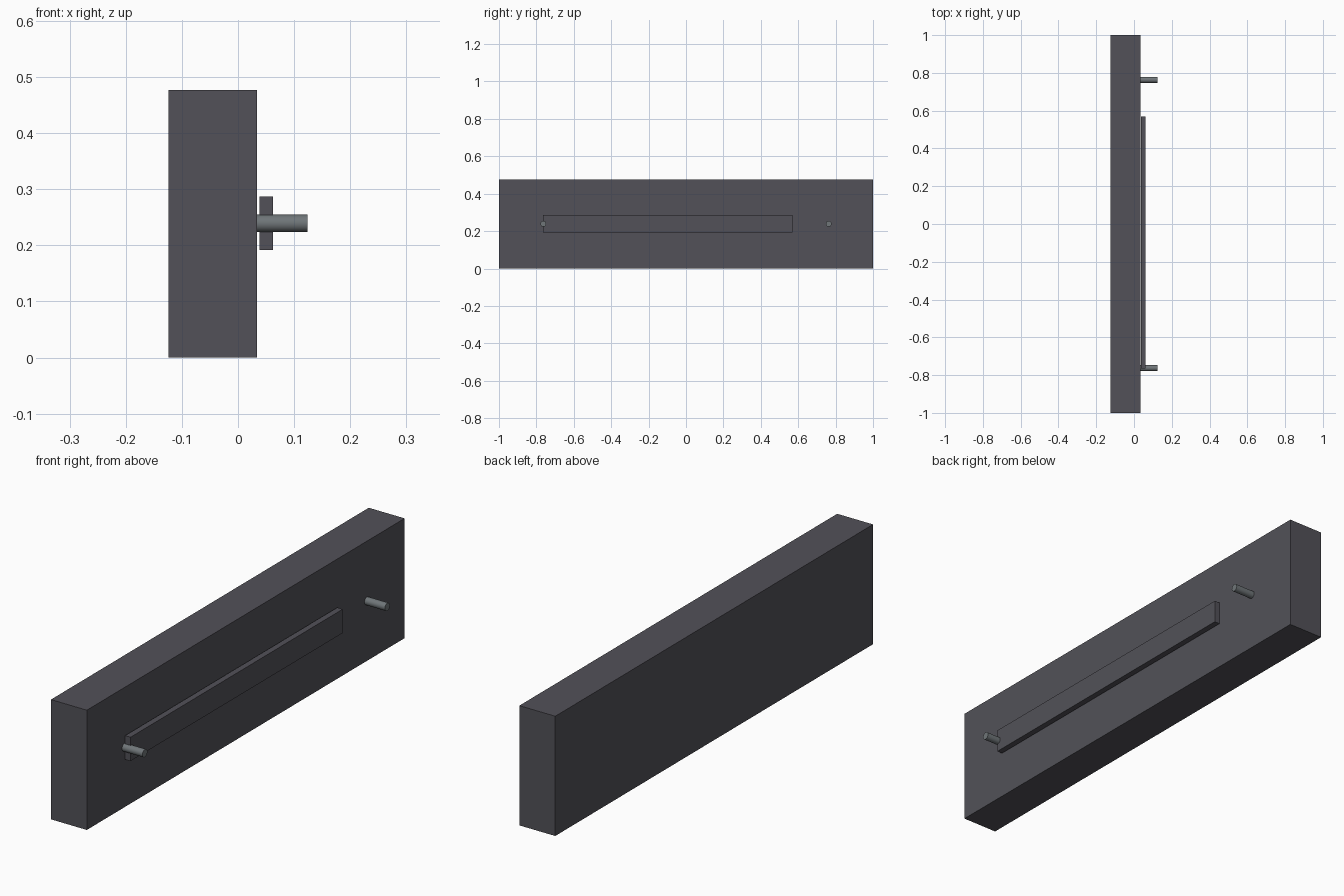
import bpy
import math

if "Cube" in bpy.data.objects:
    bpy.data.objects.remove(bpy.data.objects["Cube"])


def material(name, rgb):
    m = bpy.data.materials.new(name)
    m.diffuse_color = (*rgb, 1)
    m.use_nodes = True
    m.node_tree.nodes["Principled BSDF"].inputs["Base Color"].default_value = m.diffuse_color
    return m


dark = material("dark_grey", (0.085, 0.083, 0.098))
metal = material("metal_grey", (0.16, 0.18, 0.19))


def box(name, x, y, z):
    """Box from (min, max) pairs on each axis."""
    bpy.ops.mesh.primitive_cube_add(size=1, location=[(a + b) / 2 for a, b in (x, y, z)])
    ob = bpy.context.object
    ob.name = name
    ob.scale = [b - a for a, b in (x, y, z)]
    bpy.ops.object.transform_apply(location=False, rotation=False, scale=True)
    ob.data.materials.append(dark)
    return ob


def pin(name, y):
    """Round pin standing out of the front panel along x."""
    x0, x1 = 0.033, 0.124
    bpy.ops.mesh.primitive_cylinder_add(
        vertices=24, radius=0.0155, depth=x1 - x0,
        location=((x0 + x1) / 2, y, 0.239), rotation=(0, math.pi / 2, 0))
    ob = bpy.context.object
    ob.name = name
    ob.data.materials.append(metal)
    bpy.ops.object.shade_smooth_by_angle(angle=math.radians(30))


# Main block
box("main_block", (-0.124, 0.034), (-1, 1), (0, 0.477))

# Thin bar floating just off the block face
box("face_bar", (0.038, 0.062), (-0.765, 0.57), (0.192, 0.287))

# Pins near both ends
for side, name in ((-1, "left_pin"), (1, "right_pin")):
    pin(name, side * 0.763)
